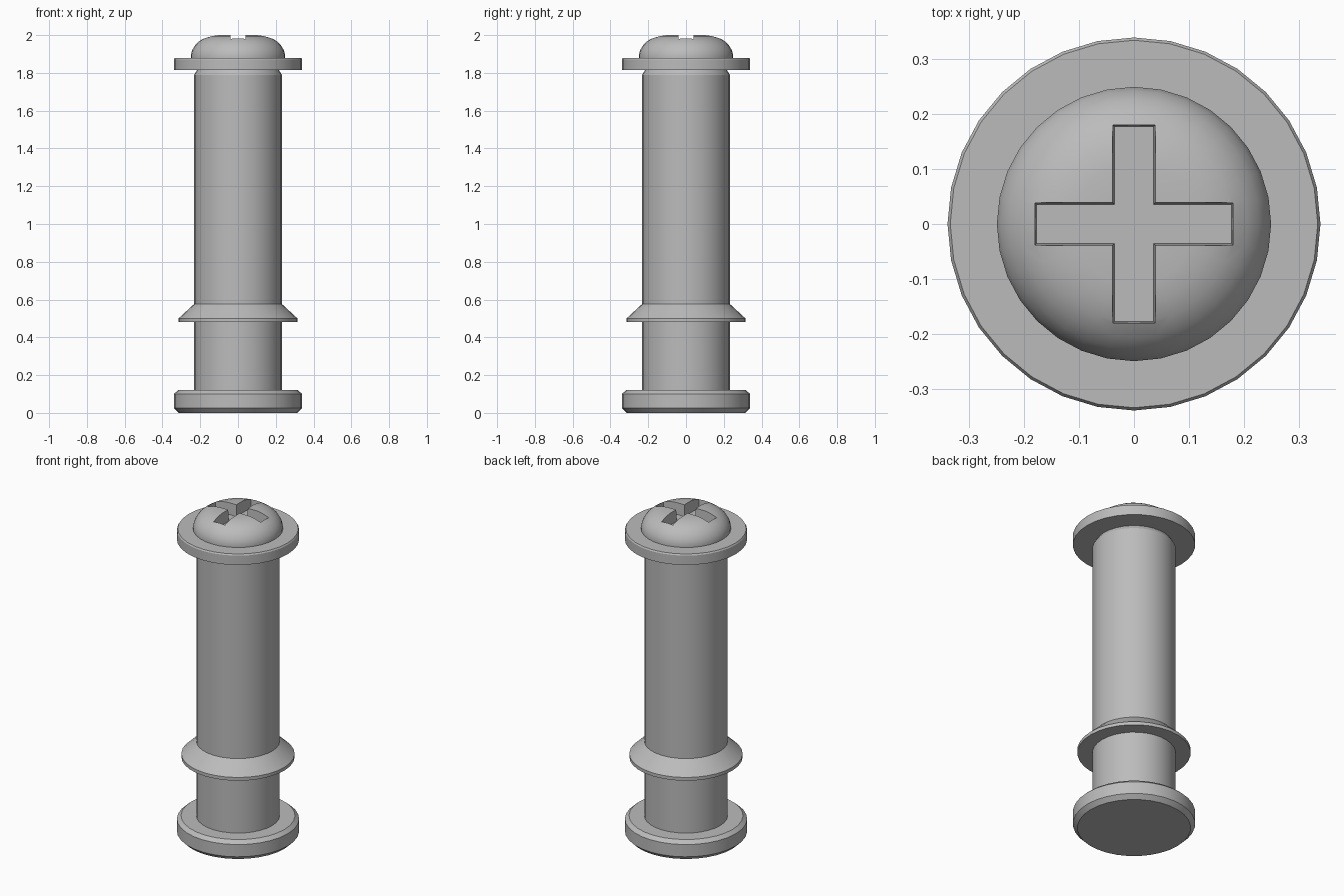
import bpy, bmesh, math
from mathutils import Matrix

cube = bpy.data.objects.get("Cube")
if cube:
    bpy.data.objects.remove(cube, do_unlink=True)

SEGMENTS = 32

metal = bpy.data.materials.new("grey metal")
metal.use_nodes = True
GREY = (0.5, 0.5, 0.5, 1)
metal.diffuse_color = GREY
metal.node_tree.nodes["Principled BSDF"].inputs["Base Color"].default_value = GREY


def add_object(name, bm):
    bmesh.ops.recalc_face_normals(bm, faces=bm.faces)
    mesh = bpy.data.meshes.new(name)
    bm.to_mesh(mesh)
    bm.free()
    mesh.materials.append(metal)
    obj = bpy.data.objects.new(name, mesh)
    bpy.context.collection.objects.link(obj)
    return obj


def smooth(obj, angle=30):
    bpy.ops.object.select_all(action="DESELECT")
    obj.select_set(True)
    bpy.context.view_layer.objects.active = obj
    bpy.ops.object.shade_smooth_by_angle(angle=math.radians(angle))


def turned(name, profile):
    """Closed solid of revolution from (radius, height) points, bottom to top."""
    bm = bmesh.new()
    rings = []
    for r, z in profile:
        rings.append([bm.verts.new((r * math.cos(a), r * math.sin(a), z))
                      for a in (math.tau * i / SEGMENTS for i in range(SEGMENTS))])
    for low, high in zip(rings, rings[1:]):
        for i in range(SEGMENTS):
            j = (i + 1) % SEGMENTS
            bm.faces.new((low[i], low[j], high[j], high[i]))
    bm.faces.new(rings[0][::-1])
    bm.faces.new(rings[-1])
    return add_object(name, bm)


# Pin: base disc, lower shank, snap collar, long shank and neck
pin = turned("pin_body", [
    (0.315, 0), (0.34, 0.025), (0.34, 0.10), (0.317, 0.12),
    (0.232, 0.12), (0.232, 0.48), (0.315, 0.48), (0.315, 0.50),
    (0.232, 0.577), (0.232, 1.79), (0.217, 1.815)])
smooth(pin)

# Washer under the head
washer = turned("washer", [(0.34, 1.815), (0.34, 1.872), (0.335, 1.88)])
smooth(washer)

# Domed head
head = turned("screw_head", [
    (0.25, 1.88), (0.25, 1.895), (0.243, 1.92), (0.228, 1.945), (0.207, 1.966),
    (0.18, 1.983), (0.147, 1.994), (0.11, 2.0)])

# Cross-shaped drive recess, slightly tapered toward its floor
HALF, REACH, FLOOR, RIM = 0.036, 0.178, 1.93, 2.03
bm = bmesh.new()
outline = []
for quarter in range(4):
    turn = Matrix.Rotation(quarter * math.pi / 2, 3, "Z")
    for x, y in ((REACH, -HALF), (REACH, HALF), (HALF, HALF)):
        outline.append(bm.verts.new(turn @ Matrix.Identity(3).col[0] * x
                                    + turn @ Matrix.Identity(3).col[1] * y))
face = bm.faces.new(outline)
rim = bmesh.ops.extrude_face_region(bm, geom=[face])["geom"]
rim_verts = [g for g in rim if isinstance(g, bmesh.types.BMVert)]
for v in outline:
    v.co.z = FLOOR
for v in rim_verts:
    v.co.z = RIM
    v.co.x += math.copysign(0.005, v.co.x)
    v.co.y += math.copysign(0.005, v.co.y)
cutter = add_object("recess_cutter", bm)
cutter.hide_render = True
cutter.hide_viewport = True

cut = head.modifiers.new("cross recess", "BOOLEAN")
cut.operation = "DIFFERENCE"
cut.solver = "EXACT"
cut.object = cutter

# Bake the recess into the head, then drop the cutter
depsgraph = bpy.context.evaluated_depsgraph_get()
baked = bpy.data.meshes.new_from_object(head.evaluated_get(depsgraph))
head.modifiers.clear()
head.data = baked
bpy.data.objects.remove(cutter, do_unlink=True)
smooth(head)
